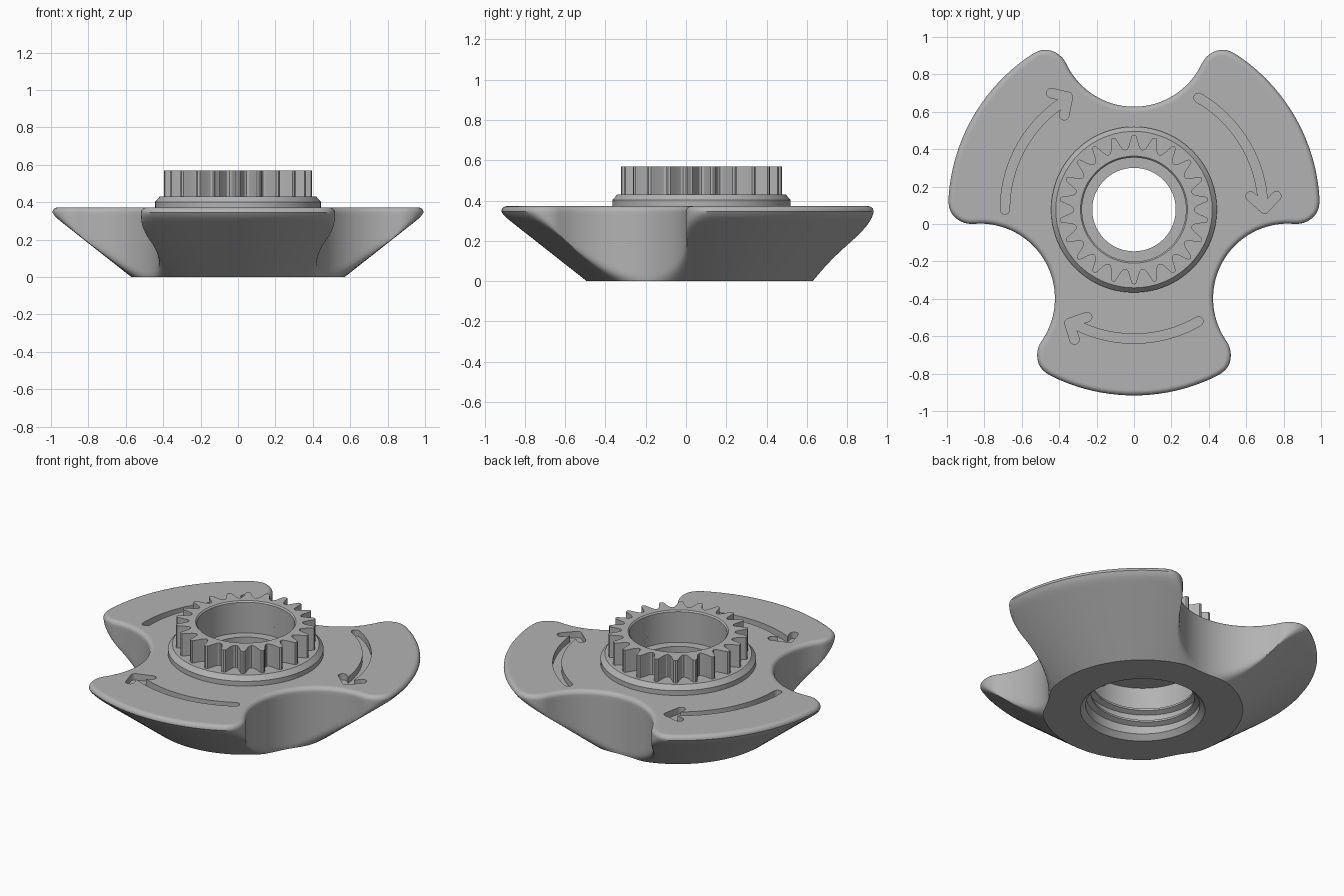
import bpy, bmesh
from math import sin, cos, pi, radians, atan2, hypot
from mathutils import Vector, Matrix

CENTRE = Vector((0, 0.077, 0))
if "Cube" in bpy.data.objects:
    bpy.data.objects.remove(bpy.data.objects["Cube"])

grey = bpy.data.materials.new("plain grey")
grey.use_nodes = True
COLOUR = (0.45, 0.45, 0.45, 1)
grey.diffuse_color = COLOUR
grey.node_tree.nodes["Principled BSDF"].inputs["Base Color"].default_value = COLOUR


def make_object(name, bm):
    bmesh.ops.recalc_face_normals(bm, faces=bm.faces)
    mesh = bpy.data.meshes.new(name)
    bm.to_mesh(mesh)
    bm.free()
    obj = bpy.data.objects.new(name, mesh)
    obj.location = CENTRE
    mesh.materials.append(grey)
    bpy.context.collection.objects.link(obj)
    return obj


def activate(obj):
    bpy.ops.object.select_all(action='DESELECT')
    obj.select_set(True)
    bpy.context.view_layer.objects.active = obj


def smooth(obj, angle=33):
    activate(obj)
    bpy.ops.object.shade_smooth_by_angle(angle=radians(angle))


def closed_loft(name, rings):
    """Skin a list of equal rings, joining the last ring back to the first."""
    bm = bmesh.new()
    rows = [[bm.verts.new(p) for p in ring] for ring in rings]
    n = len(rows[0])
    for i, a in enumerate(rows):
        b = rows[(i + 1) % len(rows)]
        for j in range(n):
            k = (j + 1) % n
            bm.faces.new((a[j], a[k], b[k], b[j]))
    return make_object(name, bm)


def arc(cx, cy, r, a0, a1, steps):
    return [Vector((cx + r * cos(a0 + (a1 - a0) * i / steps),
                    cy + r * sin(a0 + (a1 - a0) * i / steps))) for i in range(steps + 1)]


# Three-lobed outline: scooped notch, rounded shoulder, outer arc
fx, fy, fr = 0.48, 0.725, 0.13
notch_y, notch_r = 0.95, 0.40
meet = atan2(fy - notch_y, fx)
out = atan2(fy, fx)
half = arc(0, notch_y, notch_r, -pi / 2, meet, 16)
half += arc(fx, fy, fr, meet + pi, out, 14)[1:]
half += arc(0, 0, 1.0, out, pi / 6, 10)[1:]
polar = [(atan2(p.y, p.x), p.length) for p in half]
polar += [(pi / 3 - a, r) for a, r in reversed(polar[1:-1])] + [(-pi / 6, polar[0][1])]
outline = [(a - i * 2 * pi / 3, r) for i in range(3) for a, r in polar[:-1]]


def soft_min(a, b, k=0.04):
    h = max(k - abs(a - b), 0) / k
    return min(a, b) - h * h * k / 4


def body_ring(z, inset=0, z_out=None):
    """Outline limited by the cone at height z, inset along its normals."""
    cone = 0.57 + 1.27 * z
    pts = [soft_min(r, cone) * Vector((cos(a), sin(a))) for a, r in outline]
    ring = []
    for i, p in enumerate(pts):
        t = (pts[(i + 1) % len(pts)] - pts[i - 1]).normalized()
        q = p + Vector((t.y, -t.x)) * inset
        ring.append((q.x, q.y, z if z_out is None else z_out))
    return ring


def round_ring(r, z):
    return [(r * cos(a), r * sin(a), z) for a, _ in outline]


# Knob body: undercut lobes, rounded rim, collar, stepped bore
RIM, EDGE = 0.345, 0.027
rings = [body_ring(RIM * i / 22) for i in range(23)]
for i in range(1, 7):
    t = i * pi / 12
    rings.append(body_ring(RIM, EDGE * (1 - cos(t)), RIM + EDGE * sin(t)))
TOP = RIM + EDGE
rings.append(body_ring(RIM, EDGE + 0.008, TOP))
collar_and_bore = [(0.443, TOP), (0.443, 0.402), (0.418, 0.43), (0.278, 0.43),
                   (0.278, 0.37), (0.223, 0.37), (0.223, 0.33), (0.325, 0.33),
                   (0.325, 0.03), (0.355, 0)]
rings += [round_ring(r, z) for r, z in collar_and_bore]
body = closed_loft("knob_body", rings)


# Engraved arrows: each stroke is a round-ended slot cut in the top
def slot(path, width):
    left, right = [], []
    for i, p in enumerate(path):
        t = (path[min(i + 1, len(path) - 1)] - path[max(i - 1, 0)]).normalized()
        n = Vector((-t.y, t.x)) * width / 2
        left.append(p + n)
        right.append(p - n)

    def cap(p, start):
        a = atan2(start.y - p.y, start.x - p.x)
        return arc(p.x, p.y, width / 2, a, a - pi, 8)[1:-1]
    loop = left + cap(path[-1], left[-1]) + right[::-1] + cap(path[0], right[0])
    bm = bmesh.new()
    face = bm.faces.new([bm.verts.new((p.x, p.y, TOP - 0.04)) for p in loop])
    top = bmesh.ops.extrude_face_region(bm, geom=[face])["geom"]
    bmesh.ops.translate(bm, vec=(0, 0, 0.1),
                        verts=[v for v in top if isinstance(v, bmesh.types.BMVert)])
    cutter = make_object("arrow_cutter", bm)
    cutter.hide_render = True
    bpy.context.view_layer.update()
    activate(body)
    mod = body.modifiers.new("arrow", 'BOOLEAN')
    mod.operation = 'DIFFERENCE'
    mod.solver = 'EXACT'
    mod.object = cutter
    bpy.ops.object.modifier_apply(modifier=mod.name)
    bpy.data.objects.remove(cutter)


tip = Vector((-0.345, -0.607))
strokes = [arc(0, 0, 0.69, radians(-60), radians(-119), 20),
           [tip, Vector((-0.25, -0.575))],
           [tip, Vector((-0.318, -0.695))]]
for i in range(3):
    turn = Matrix.Rotation(i * 2 * pi / 3, 2)
    for path in strokes:
        slot([turn @ p for p in path], 0.05)
smooth(body)

# Gear ring standing on the collar
TEETH = 22
tooth = [(-0.5, 0.322), (-0.38, 0.327), (-0.27, 0.345), (-0.16, 0.378), (-0.10, 0.396),
         (0, 0.40), (0.10, 0.396), (0.16, 0.378), (0.27, 0.345), (0.38, 0.327)]
teeth = [(pi / 2 + (i + f) * 2 * pi / TEETH, r) for i in range(TEETH) for f, r in tooth]


def gear_ring(z, r=None):
    return [((r or tr) * cos(a), (r or tr) * sin(a), z) for a, tr in teeth]


gear = closed_loft("gear_ring", [gear_ring(0.43), gear_ring(0.57), gear_ring(0.57, 0.286),
                                 gear_ring(0.562, 0.278), gear_ring(0.43, 0.278)])
smooth(gear)

# Internal screw thread: triangular ridge swept along a helix
bm = bmesh.new()
STEPS, TURNS, PITCH = 64, 2.25, 0.075
previous = None
for i in range(int(STEPS * TURNS) + 1):
    a = 2 * pi * i / STEPS
    z = 0.05 + PITCH * i / STEPS
    row = [bm.verts.new((r * cos(a), r * sin(a), z + dz))
           for r, dz in ((0.33, -0.022), (0.295, -0.006), (0.295, 0.006), (0.33, 0.022))]
    if previous:
        for j in range(4):
            k = (j + 1) % 4
            bm.faces.new((previous[j], previous[k], row[k], row[j]))
    else:
        bm.faces.new(row)
    previous = row
bm.faces.new(previous)
smooth(make_object("screw_thread", bm))
